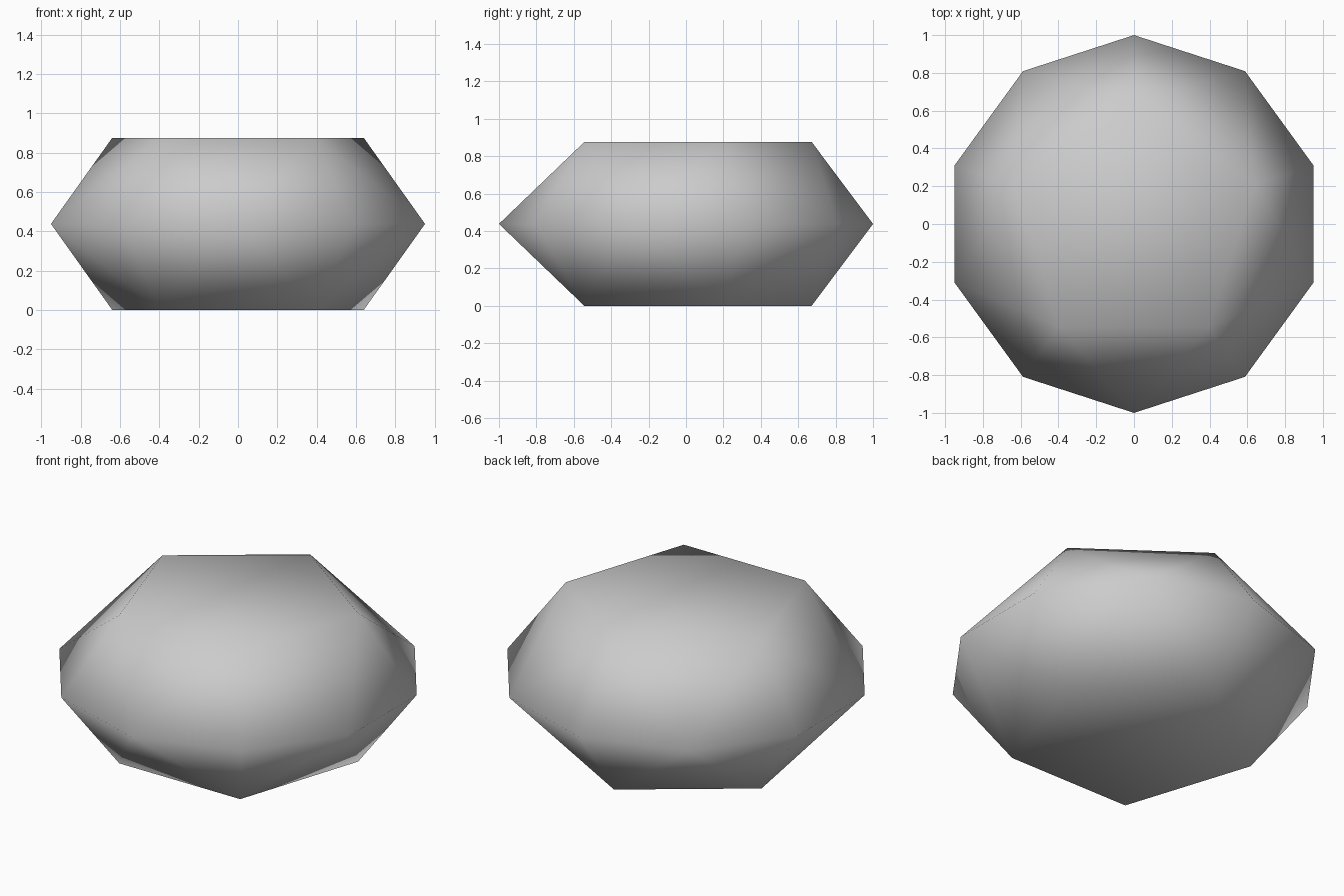
import bpy
import bmesh
from math import sin, cos, tau

cube = bpy.data.objects.get("Cube")
if cube:
    bpy.data.objects.remove(cube, do_unlink=True)

HEIGHT = 0.876
GIRDLE_RADIUS = 1.0
CAP_RADIUS = 0.672

stone = bpy.data.materials.new("plain_grey")
stone.use_nodes = True
grey = (0.6, 0.6, 0.6, 1)
stone.diffuse_color = grey
stone.node_tree.nodes["Principled BSDF"].inputs["Base Color"].default_value = grey


def ring(bm, count, radius, z):
    """Regular polygon of vertices with its first corner at the back."""
    angles = [tau * i / count for i in range(count)]
    return [bm.verts.new((-radius * sin(a), radius * cos(a), z)) for a in angles]


bm = bmesh.new()
girdle = ring(bm, 10, GIRDLE_RADIUS, HEIGHT / 2)

# Flat five-sided caps, each joined to the ten-sided girdle by triangles
for z in (0, HEIGHT):
    cap = ring(bm, 5, CAP_RADIUS, z)
    bm.faces.new(cap)
    for i, corner in enumerate(cap):
        before, middle, after = (girdle[(2 * i + k) % 10] for k in (-1, 0, 1))
        bm.faces.new((corner, before, middle))
        bm.faces.new((corner, middle, after))
        bm.faces.new((corner, after, cap[(i + 1) % 5]))

bmesh.ops.recalc_face_normals(bm, faces=bm.faces)
for face in bm.faces:
    face.smooth = True

mesh = bpy.data.meshes.new("faceted_stone")
bm.to_mesh(mesh)
bm.free()
mesh.materials.append(stone)
body = bpy.data.objects.new("faceted_stone", mesh)
bpy.context.collection.objects.link(body)
